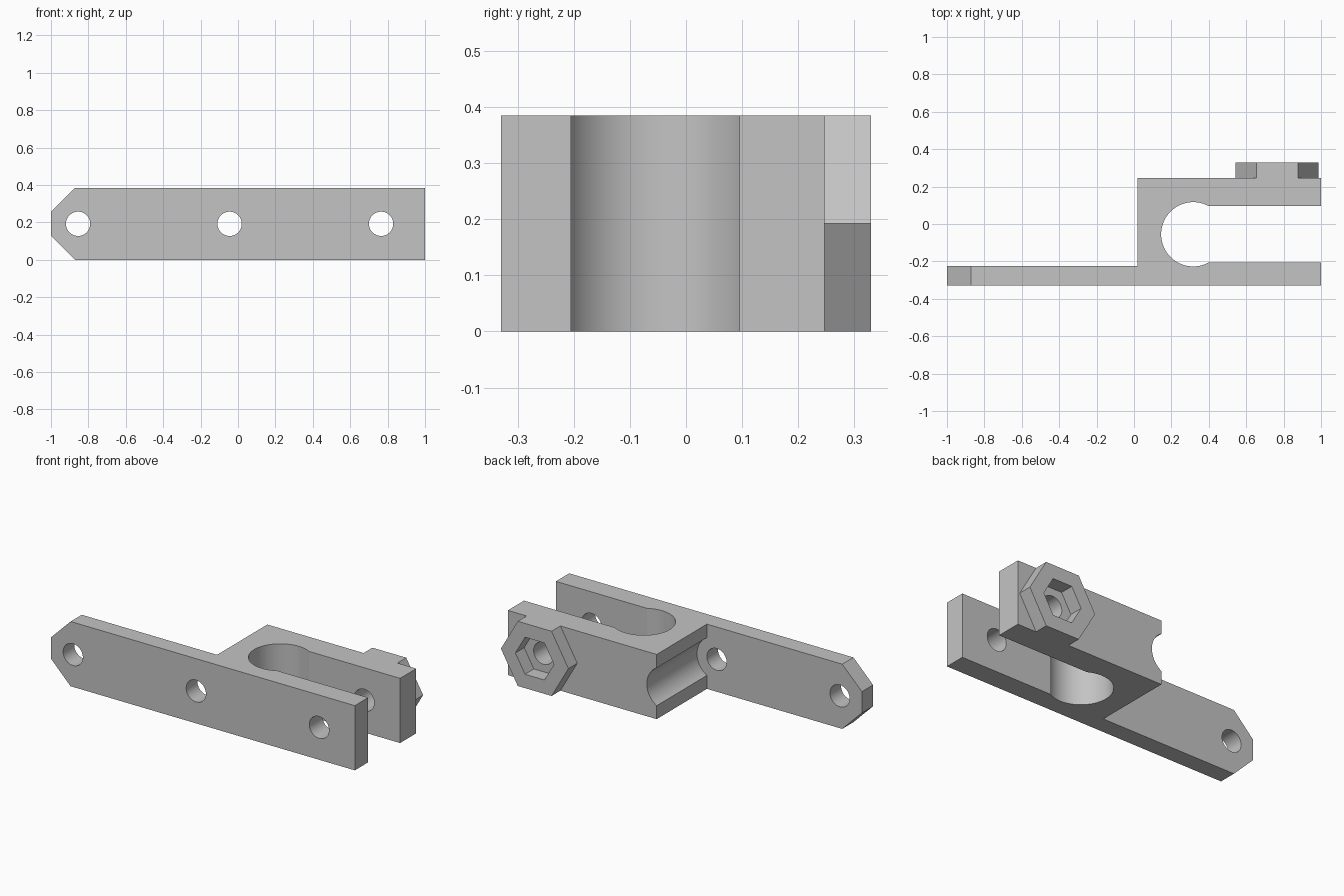
import bpy, bmesh, math

old = bpy.data.objects.get("Cube")
if old:
    bpy.data.objects.remove(old, do_unlink=True)

H = 0.385              # height of the bar
MID = H / 2
FRONT, PLATE_BACK, ARM_BACK, NUT_BACK = -0.33, -0.225, 0.247, 0.33
BLOCK_X = 0.02         # where the thick block begins
BOLT_X = 0.765

grey = bpy.data.materials.new("plain grey")
grey.use_nodes = True
colour = (0.55, 0.55, 0.55, 1)
grey.diffuse_color = colour
grey.node_tree.nodes["Principled BSDF"].inputs["Base Color"].default_value = colour


def prism(name, outline, axis, lo, hi):
    """Extrude a closed outline along y or z between two levels."""
    bm = bmesh.new()

    def place(a, b, t):
        return (a, b, t) if axis == "z" else (a, t, b)

    low = [bm.verts.new(place(a, b, lo)) for a, b in outline]
    high = [bm.verts.new(place(a, b, hi)) for a, b in outline]
    bm.faces.new(low)
    bm.faces.new(high)
    n = len(outline)
    for i in range(n):
        j = (i + 1) % n
        bm.faces.new((low[i], low[j], high[j], high[i]))
    bmesh.ops.recalc_face_normals(bm, faces=bm.faces)
    mesh = bpy.data.meshes.new(name)
    bm.to_mesh(mesh)
    bm.free()
    mesh.materials.append(grey)
    obj = bpy.data.objects.new(name, mesh)
    bpy.context.collection.objects.link(obj)
    return obj


def ring(cx, cy, r, n):
    return [(cx + r * math.cos(math.tau * i / n),
             cy + r * math.sin(math.tau * i / n)) for i in range(n)]


def cut(obj, outline, lo, hi):
    """Cut a prism running along y out of the object."""
    cutter = prism("cutter", outline, "y", lo, hi)
    cutter.hide_render = True
    mod = obj.modifiers.new("cut", "BOOLEAN")
    mod.operation, mod.solver, mod.object = "DIFFERENCE", "EXACT", cutter
    bpy.context.view_layer.objects.active = obj
    bpy.ops.object.modifier_apply(modifier=mod.name)
    bpy.data.objects.remove(cutter, do_unlink=True)


def smooth(obj):
    bpy.ops.object.select_all(action="DESELECT")
    obj.select_set(True)
    bpy.context.view_layer.objects.active = obj
    bpy.ops.object.shade_smooth_by_angle(angle=math.radians(20))


# Clamp body: long front plate and forked block with a keyhole slot
slot_x, slot_y, slot_r, half_gap = 0.317, -0.055, 0.172, 0.15
start = math.asin(half_gap / slot_r)
steps = 48
keyhole = []
for i in range(steps + 1):
    a = -start - (math.tau - 2 * start) * i / steps
    keyhole.append((slot_x + slot_r * math.cos(a), slot_y + slot_r * math.sin(a)))
outline = ([(-1, FRONT), (1, FRONT), (1, slot_y - half_gap)] + keyhole +
           [(1, slot_y + half_gap), (1, ARM_BACK), (BLOCK_X, ARM_BACK),
            (BLOCK_X, PLATE_BACK), (-1, PLATE_BACK)])
body = prism("clamp_body", outline, "z", 0, H)

# Chamfered corners at the plate tip
bm = bmesh.new()
bm.from_mesh(body.data)
tips = [e for e in bm.edges
        if all(v.co.x < -0.99 for v in e.verts)
        and abs(e.verts[0].co.z - e.verts[1].co.z) < 0.01]
bmesh.ops.bevel(bm, geom=tips, offset=0.129, segments=1, affect="EDGES")
bm.to_mesh(body.data)
bm.free()

# Clearance groove in the block end, then the three bolt holes
cut(body, ring(-0.045, MID, 0.13, 64), PLATE_BACK, 0.4)
for x, end in ((-0.855, -0.1), (-0.045, -0.15), (BOLT_X, 0.4)):
    cut(body, ring(x, MID, 0.065, 48), -0.4, end)
smooth(body)

# Hexagonal nut holder with a hexagonal pocket on the rear arm
holder = prism("nut_holder", ring(BOLT_X, MID, MID / math.cos(math.pi / 6), 6),
               "y", ARM_BACK, NUT_BACK)
cut(holder, ring(BOLT_X, MID, 0.127, 6), 0.2, 0.4)
smooth(holder)
